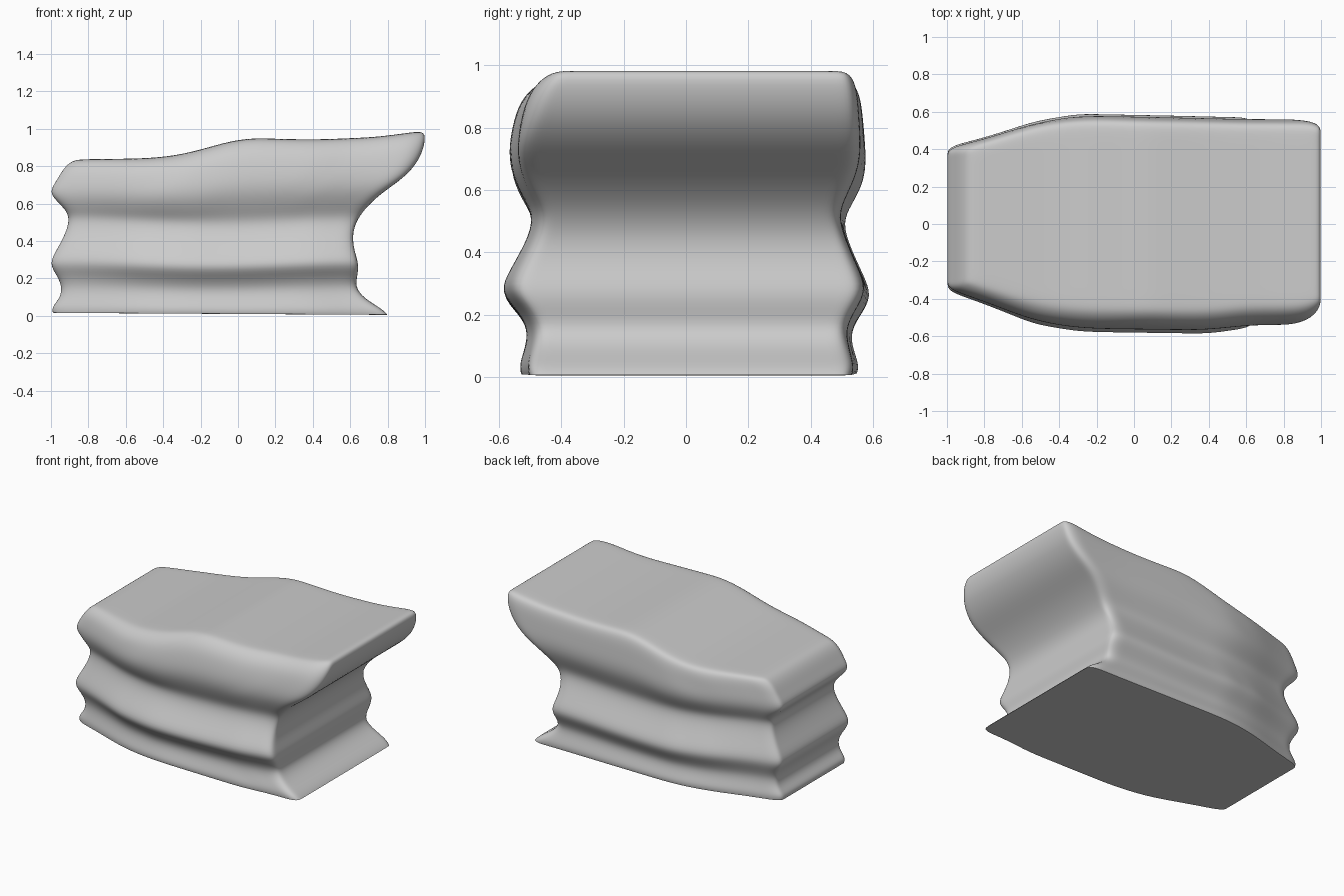
import bpy
import bmesh
import math

cube = bpy.data.objects.get("Cube")
if cube:
    bpy.data.objects.remove(cube, do_unlink=True)


def interpolate(points, x):
    """Piecewise linear value of a (position, value) profile, clamped at its ends."""
    if x <= points[0][0]:
        return points[0][1]
    for (xa, va), (xb, vb) in zip(points, points[1:]):
        if x <= xb:
            return va + (vb - va) * (x - xa) / (xb - xa)
    return points[-1][1]


# Plan outline of the front and back sides, and height of the top along the length
FRONT = [(-1, .36), (-.8, .43), (-.53, .54), (-.28, .58), (.4, .59), (.6, .56), (.9, .56), (1, .52)]
BACK = [(-1, .42), (-.8, .47), (-.53, .56), (-.3, .6), (.2, .59), (.6, .58), (1, .58)]
TOP = [(-1, .81), (-.9, .83), (-.5, .835), (-.28, .855), (-.12, .91), (.05, .945),
       (.4, .935), (.75, .95), (1, .985)]

# Moulding levels: height, left end, right end, front width factor, back width factor
LEVELS = [
    (0, -.99, .8, .9, .92),
    (.03, -.995, .77, .91, .93),
    (.09, -.95, .67, .88, .9),
    (.15, -.94, .625, .86, .88),
    (.21, -.97, .64, .92, .94),
    (.27, -1.01, .645, 1.02, 1),
    (.34, -.97, .62, .96, .95),
    (.43, -.92, .61, .87, .88),
    (.51, -.9, .64, .83, .84),
    (.58, -.92, .69, .89, .89),
    (.66, -.97, .77, .95, .95),
    (.74, -1.01, .89, .97, .97),
    (.83, -.97, .97, .95, .96),
    (.92, -.935, 1, .91, .95),
    (.98, -.89, 1, .82, .92),
]
U = [0, .03] + [n / 14 for n in range(1, 14)] + [.97, 1]
V = [0, .05] + [n / 8 for n in range(1, 8)] + [.95, 1]
NX, NY, NZ = len(U) - 1, len(V) - 1, len(LEVELS) - 1
NECK = .5


def position(i, j, k):
    """Point of the block for a lattice index on its surface."""
    height, left, right, front, back = LEVELS[k]
    x = left + (right - left) * U[i]
    corner = .965 if i in (0, NX) else 1
    y_front = -interpolate(FRONT, x) * front * corner
    y_back = interpolate(BACK, x) * back * corner
    y = y_front + (y_back - y_front) * V[j]
    # The upper moulding follows the sloping top
    if height > NECK:
        z = NECK + (height - NECK) * (interpolate(TOP, x) - NECK) / (LEVELS[-1][0] - NECK)
    else:
        z = height
    # Slightly uneven moulding lines and a gently tilted underside
    if 0 < k < NZ:
        z += .012 * math.sin(4 * x - 1) * math.sin(math.pi * k / NZ)
    if k < 2:
        z += .012 * (1 - x) / 2 + .004
    if k == NZ and 0 < i < NX and 0 < j < NY:
        z += .006
    return x, y, z


# Block surface: six grids sharing their border vertices
bm = bmesh.new()
verts = {}


def vertex(key):
    if key not in verts:
        verts[key] = bm.verts.new(position(*key))
    return verts[key]


def add_grid(count_a, count_b, key):
    for a in range(count_a):
        for b in range(count_b):
            corners = [(a, b), (a + 1, b), (a + 1, b + 1), (a, b + 1)]
            bm.faces.new([vertex(key(*c)) for c in corners])


for end in (0, NZ):
    add_grid(NX, NY, lambda a, b: (a, b, end))
for end in (0, NY):
    add_grid(NX, NZ, lambda a, b: (a, end, b))
for end in (0, NX):
    add_grid(NY, NZ, lambda a, b: (end, a, b))
bmesh.ops.recalc_face_normals(bm, faces=bm.faces)

# Crisp rim around the underside
crease = bm.edges.layers.float.new("crease_edge")
bottom = {verts[(i, j, 0)] for i in range(NX + 1) for j in range(NY + 1)}
for edge in bm.edges:
    inside = [all(v in bottom for v in face.verts) for face in edge.link_faces]
    if any(inside) and not all(inside):
        edge[crease] = .8

mesh = bpy.data.meshes.new("moulded_block")
bm.to_mesh(mesh)
bm.free()
block = bpy.data.objects.new("moulded_block", mesh)
bpy.context.collection.objects.link(block)

# Plain grey stone
grey = bpy.data.materials.new("stone_grey")
grey.use_nodes = True
colour = (.6, .6, .6, 1)
grey.diffuse_color = colour
grey.node_tree.nodes["Principled BSDF"].inputs["Base Color"].default_value = colour
mesh.materials.append(grey)

# Smooth worn surface
smooth = block.modifiers.new("smooth", "SUBSURF")
smooth.levels = smooth.render_levels = 2
bpy.context.view_layer.objects.active = block
block.select_set(True)
bpy.ops.object.modifier_apply(modifier=smooth.name)
bpy.ops.object.shade_smooth_by_angle(angle=math.radians(50))
